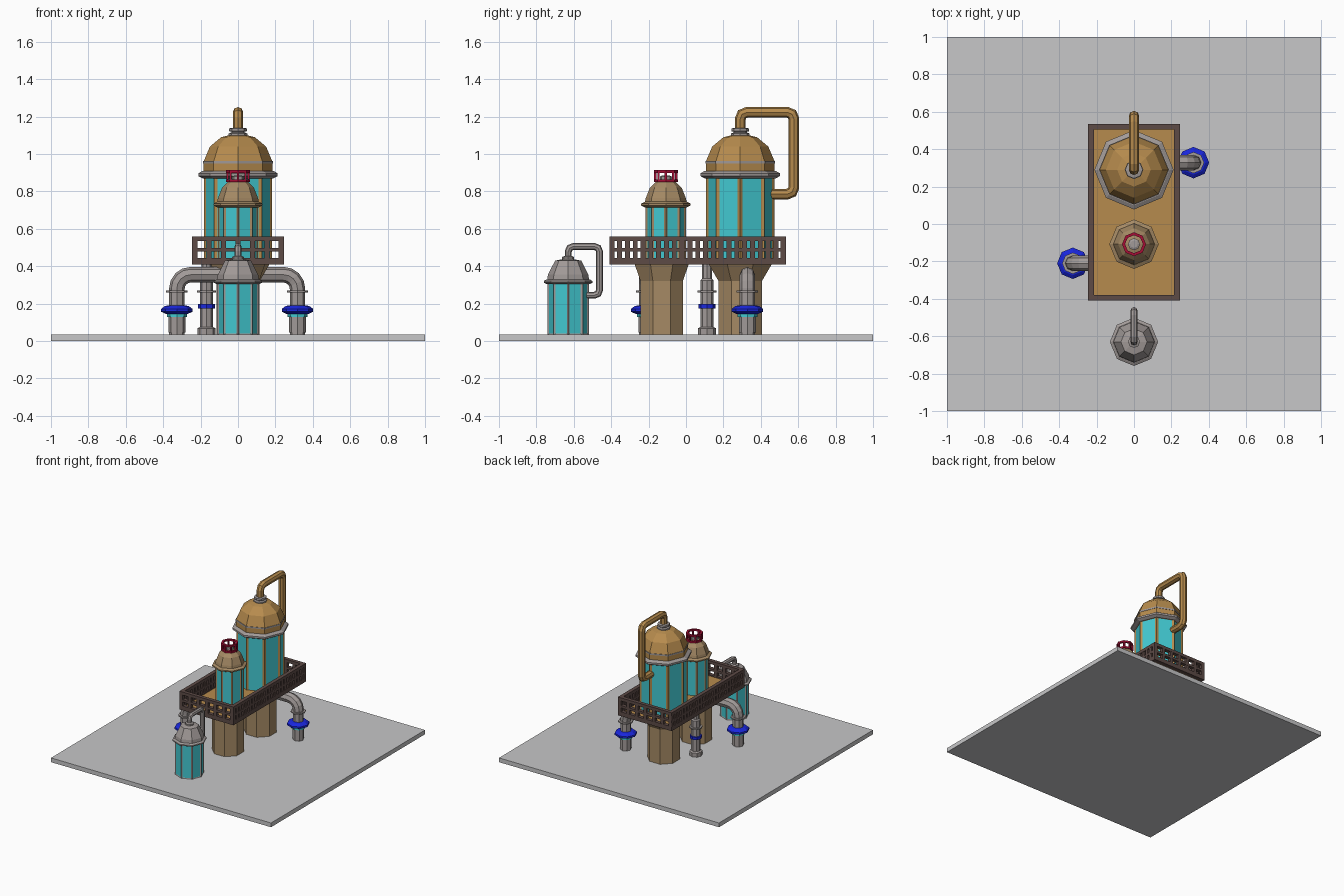
import bpy, bmesh, math
from mathutils import Vector

if "Cube" in bpy.data.objects:
    bpy.data.objects.remove(bpy.data.objects["Cube"])


def mat(name, r, g, b):
    m = bpy.data.materials.new(name)
    m.diffuse_color = (r, g, b, 1)
    m.use_nodes = True
    m.node_tree.nodes["Principled BSDF"].inputs["Base Color"].default_value = m.diffuse_color
    return m


GOLD = mat("gold", .47, .26, .075)
TAN = mat("tan", .38, .255, .13)
GREY = mat("pipe grey", .36, .325, .315)
BASE = mat("base grey", .57, .57, .58)
BROWN = mat("dark brown", .11, .07, .062)
BLUE = mat("blue", .01, .02, .72)
RED = mat("red", .38, .004, .035)
CYAN = mat("cyan glass", .055, .58, .64)


def finish(name, bm, *mats):
    bmesh.ops.recalc_face_normals(bm, faces=bm.faces)
    me = bpy.data.meshes.new(name)
    bm.to_mesh(me)
    bm.free()
    for m in mats:
        me.materials.append(m)
    ob = bpy.data.objects.new(name, me)
    bpy.context.collection.objects.link(ob)
    return ob


def add_box(bm, x0, x1, y0, y1, z0, z1):
    vs = [bm.verts.new((x, y, z)) for x in (x0, x1) for y in (y0, y1) for z in (z0, z1)]
    for f in ((0, 1, 3, 2), (4, 6, 7, 5), (0, 4, 5, 1), (2, 3, 7, 6), (0, 2, 6, 4), (1, 5, 7, 3)):
        bm.faces.new([vs[i] for i in f])


def skin(bm, rings, caps=True, loop=False):
    n = len(rings[0])
    sides = []
    pairs = list(zip(rings, rings[1:])) + ([(rings[-1], rings[0])] if loop else [])
    for a, b in pairs:
        for i in range(n):
            j = (i + 1) % n
            sides.append(bm.faces.new((a[i], a[j], b[j], b[i])))
    if caps and not loop:
        bm.faces.new(rings[0])
        bm.faces.new(rings[-1])
    return sides


def lathe(name, x, y, profile, m, flat=False, loop=False, pane=0):
    """Octagonal turned part; pane > 0 insets glass in every side face."""
    bm = bmesh.new()
    off = math.pi / 8 if flat else 0
    rings = [[bm.verts.new((x + r * math.cos(off + k * math.pi / 4),
                            y + r * math.sin(off + k * math.pi / 4), z)) for k in range(8)]
             for r, z in profile]
    sides = skin(bm, rings, loop=loop)
    bmesh.ops.recalc_face_normals(bm, faces=bm.faces)
    if pane:
        bmesh.ops.inset_individual(bm, faces=sides, thickness=pane, depth=-.006)
        for f in sides:
            f.material_index = 1
    return finish(name, bm, m, CYAN)


def pipe(name, pts, r, normal, m):
    """Eight-sided pipe swept along a planar path with mitred joints."""
    bm = bmesh.new()
    pts = [Vector(p) for p in pts]
    nrm = Vector(normal)
    rings = []
    for i, p in enumerate(pts):
        a = (p - pts[max(i - 1, 0)]).normalized()
        b = (pts[min(i + 1, len(pts) - 1)] - p).normalized()
        t = (a + b).normalized()
        k = r / max(t.dot(b if b.length else a), .3)
        side = nrm.cross(t)
        rings.append([bm.verts.new(p + nrm * r * math.cos(q * math.pi / 4)
                                   + side * k * math.sin(q * math.pi / 4)) for q in range(8)])
    skin(bm, rings)
    return finish(name, bm, m)


def rounded(pts, rad, steps):
    """Replace inner corners of a path by short arcs."""
    pts = [Vector(p) for p in pts]
    out = [pts[0]]
    for a, p, b in zip(pts, pts[1:], pts[2:]):
        u, v = (a - p).normalized(), (b - p).normalized()
        c = p + (u + v) * rad
        for s in range(steps + 1):
            t = s / steps * math.pi / 2
            out.append(c - v * rad * math.cos(t) - u * rad * math.sin(t))
    return out + [pts[-1]]


# base slab
bm = bmesh.new()
add_box(bm, -1, 1, -1, 1, 0, .035)
finish("base_slab", bm, BASE)

# support columns with flared heads
lathe("large_column", 0, .29, [(.125, .03), (.125, .32), (.185, .415)], TAN, flat=True)
lathe("small_column", 0, -.13, [(.122, .03), (.122, .32), (.158, .415)], TAN, flat=True)

# platform floor and its lattice railing
X, Y0, Y1 = .245, -.41, .535
bm = bmesh.new()
add_box(bm, -X + .01, X - .01, Y0 + .01, Y1 - .01, .412, .435)
finish("platform_floor", bm, GOLD)
bm = bmesh.new()
T = .03
for z0, z1 in ((.41, .445), (.478, .497), (.535, .56)):
    for y in (Y0, Y1 - T):
        add_box(bm, -X, X, y, y + T, z0, z1)
    for x in (-X, X - T):
        add_box(bm, x, x + T, Y0 + T, Y1 - T, z0, z1)
W = .013
for i in range(7):
    c = -X + W + i * (2 * X - 2 * W) / 6
    for y in (Y0, Y1 - T):
        add_box(bm, c - W, c + W, y + .001, y + T - .001, .42, .55)
for i in range(23):
    c = Y0 + W + i * (Y1 - Y0 - 2 * W) / 22
    for x in (-X, X - T):
        add_box(bm, x + .001, x + T - .001, c - W, c + W, .42, .55)
finish("platform_railing", bm, BROWN)

# large tower
y = .29
lathe("large_tower_body", 0, y, [(.182, .42), (.182, .885)], GOLD, pane=.024)
lathe("large_tower_flange", 0, y, [(.19, .87), (.212, .882), (.212, .897), (.19, .91)], GREY)
lathe("large_tower_dome", 0, y, [(.184, .905), (.184, .96), (.15, 1.04), (.09, 1.09), (.05, 1.1)], GOLD)
lathe("large_tower_band", 0, y, [(.187, .95), (.187, .962)], GREY)
lathe("large_tower_neck", 0, y, [(.05, 1.09), (.05, 1.11), (.036, 1.115), (.036, 1.12),
                                 (.047, 1.122), (.047, 1.137), (.03, 1.14)], GREY)
pipe("large_tower_pipe", rounded([(0, y, 1.12), (0, y, 1.223), (0, .577, 1.223),
                                  (0, .577, .786), (0, .44, .786)], .035, 2), .028, (1, 0, 0), GOLD)

# small tower
y = -.108
lathe("small_tower_body", 0, y, [(.108, .42), (.108, .725)], TAN, pane=.017)
lathe("small_tower_flange", 0, y, [(.112, .715), (.132, .725), (.132, .735), (.112, .745)], TAN)
lathe("small_tower_dome", 0, y, [(.112, .74), (.107, .765), (.085, .82), (.05, .855), (.03, .86)], TAN)
lathe("small_tower_neck", 0, y, [(.032, .85), (.032, .88), (.02, .885)], GREY)

# red cage on the small tower: two rings joined by posts
for nm, z in (("cage_lower_ring", .85), ("cage_upper_ring", .9)):
    lathe(nm, 0, y, [(.048, z), (.064, z), (.064, z + .014), (.048, z + .014)], RED, loop=True)
bm = bmesh.new()
for k in range(8):
    a = k * math.pi / 4
    cx, cy = .056 * math.cos(a), y + .056 * math.sin(a)
    add_box(bm, cx - .006, cx + .006, cy - .006, cy + .006, .855, .905)
finish("cage_posts", bm, RED)

# free-standing front tank
y = -.63
lathe("front_tank_body", 0, y, [(.111, .03), (.111, .315)], GREY, pane=.015)
lathe("front_tank_flange", 0, y, [(.115, .305), (.129, .312), (.129, .322), (.115, .33)], GREY)
lathe("front_tank_dome", 0, y, [(.113, .32), (.108, .355), (.07, .43), (.03, .438)], GREY)
lathe("front_tank_neck", 0, y, [(.032, .43), (.032, .45), (.02, .455)], GREY)
pipe("front_tank_pipe", rounded([(0, y, .43), (0, y, .506), (0, -.462, .506),
                                 (0, -.462, .245), (0, -.54, .245)], .028, 2), .018, (1, 0, 0), GREY)

# elbow pipes with valve collars on both sides
for nm, s, x, y in (("right", 1, .318, .328), ("left", -1, -.327, -.21)):
    pipe(nm + "_elbow_pipe", rounded([(s * .05, y, .355), (x, y, .355), (x, y, .03)], .075, 4),
         .041, (0, 1, 0), GREY)
    lathe(nm + "_pipe_flange", x, y, [(.057, .26), (.057, .27)], GREY)
    lathe(nm + "_pipe_foot", x, y, [(.045, .045), (.045, .135)], GREY)
    lathe(nm + "_cyan_collar", x, y, [(.053, .13), (.053, .15)], CYAN)
    lathe(nm + "_blue_collar", x, y, [(.058, .145), (.084, .157), (.084, .172), (.064, .187), (.05, .19)], BLUE)

# straight pipe under the platform
x, y = -.168, .112
lathe("drain_pipe", x, y, [(.049, .03), (.049, .068), (.035, .075), (.035, .325), (.026, .335), (.026, .42)], GREY)
lathe("drain_flange", x, y, [(.05, .26), (.05, .27)], GREY)
lathe("drain_blue_band", x, y, [(.046, .175), (.046, .197)], BLUE)
